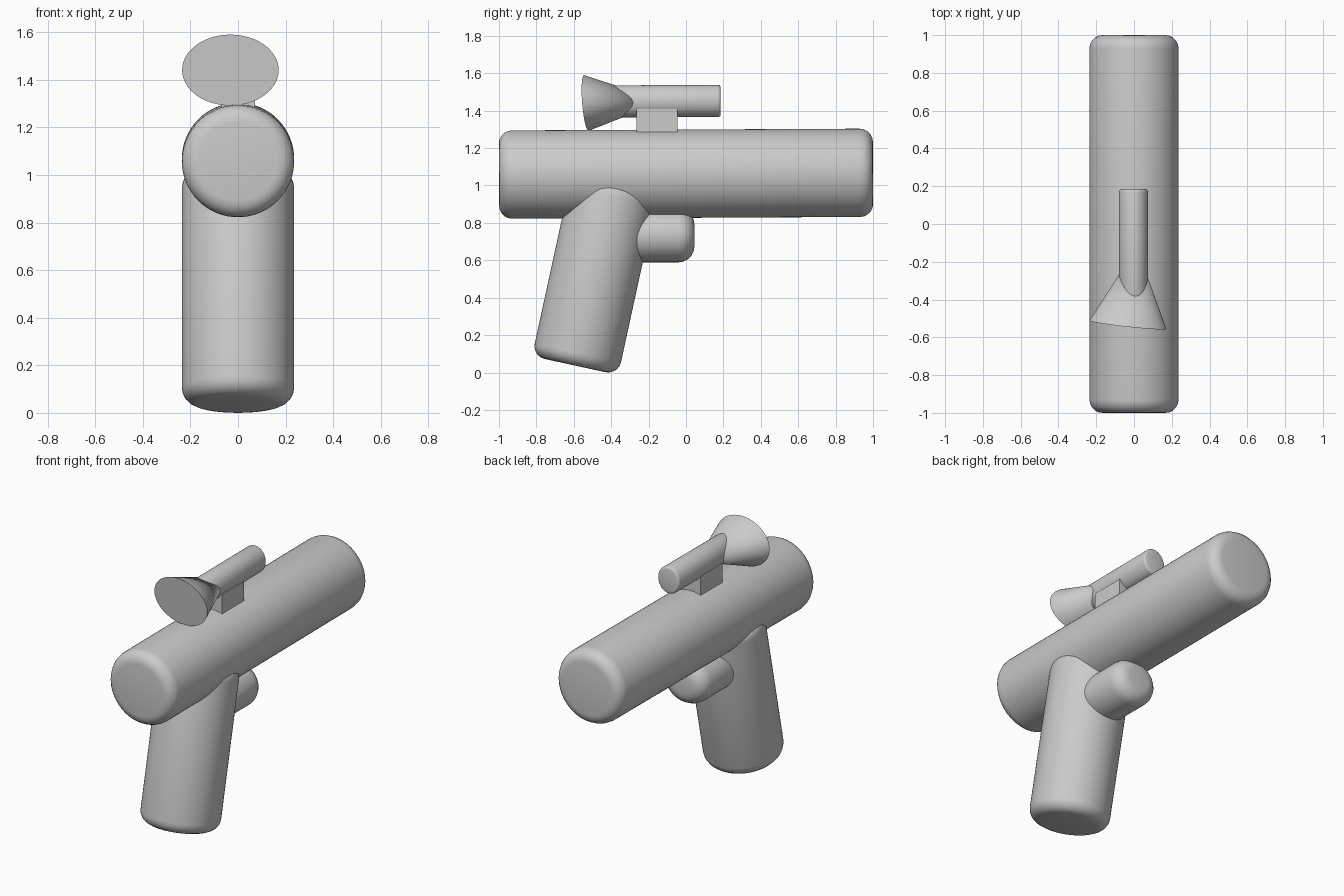
import bpy, bmesh, math
from mathutils import Vector

if "Cube" in bpy.data.objects:
    bpy.data.objects.remove(bpy.data.objects["Cube"])


def smooth(obj, angle):
    bpy.ops.object.select_all(action='DESELECT')
    obj.select_set(True)
    bpy.context.view_layer.objects.active = obj
    bpy.ops.object.shade_smooth_by_angle(angle=math.radians(angle))


def rounded_rod(name, start, end, rx, rz, bevel, segments=5):
    """Capped cylinder between two points in the x = const plane, with rounded rims."""
    a, b = Vector(start), Vector(end)
    axis = b - a
    bpy.ops.mesh.primitive_cylinder_add(vertices=64, radius=1, depth=axis.length)
    obj = bpy.context.object
    obj.name = name
    for v in obj.data.vertices:
        v.co.x *= rx
        v.co.y *= rz
    bm = bmesh.new()
    bm.from_mesh(obj.data)
    rims = [e for e in bm.edges if abs(e.verts[0].co.z - e.verts[1].co.z) < 1e-5]
    bmesh.ops.bevel(bm, geom=rims, offset=bevel, segments=segments,
                    profile=0.5, affect='EDGES')
    bm.to_mesh(obj.data)
    bm.free()
    # turn local z onto the axis while keeping local x on world x
    obj.rotation_euler = (math.atan2(-axis.y, axis.z), 0, 0)
    obj.location = (a + b) / 2
    smooth(obj, 40)
    return obj


# main barrel, very slightly raised at the back
rounded_rod("barrel", (0, -1, 1.058), (0, 1, 1.068), 0.236, 0.236, 0.07)

# slanted grip
tilt = math.radians(12.3)
foot = Vector((0, -0.593, 0.037))
rounded_rod("grip", foot, foot + Vector((0, math.sin(tilt), math.cos(tilt))),
            0.236, 0.236, 0.07)

# stubby trigger
rounded_rod("trigger", (0, -0.42, 0.732), (0, 0.045, 0.732), 0.155, 0.143, 0.085)

# sight tube
rounded_rod("sight_tube", (-0.003, -0.40, 1.449), (-0.003, 0.185, 1.452),
            0.077, 0.086, 0.014, 3)

# block joining sight to barrel
bpy.ops.mesh.primitive_cube_add(size=1, location=(0, -0.155, 1.31))
block = bpy.context.object
block.name = "sight_mount"
block.scale = (0.145, 0.22, 0.20)

# flared cone on the sight, with a skewed elliptical mouth
bm = bmesh.new()
ring = []
for i in range(64):
    t = 2 * math.pi * i / 64
    x, z = 0.203 * math.cos(t), 0.149 * math.sin(t)
    ring.append(bm.verts.new((-0.032 + x, -0.533 - 0.11 * x - 0.08 * z, 1.441 + z)))
tip = bm.verts.new((0.015, -0.12, 1.45))
bm.faces.new(ring)
for a, b in zip(ring, ring[1:] + ring[:1]):
    bm.faces.new((a, tip, b))
bmesh.ops.recalc_face_normals(bm, faces=bm.faces)
mesh = bpy.data.meshes.new("sight_cone")
bm.to_mesh(mesh)
bm.free()
cone = bpy.data.objects.new("sight_cone", mesh)
bpy.context.collection.objects.link(cone)
smooth(cone, 40)
